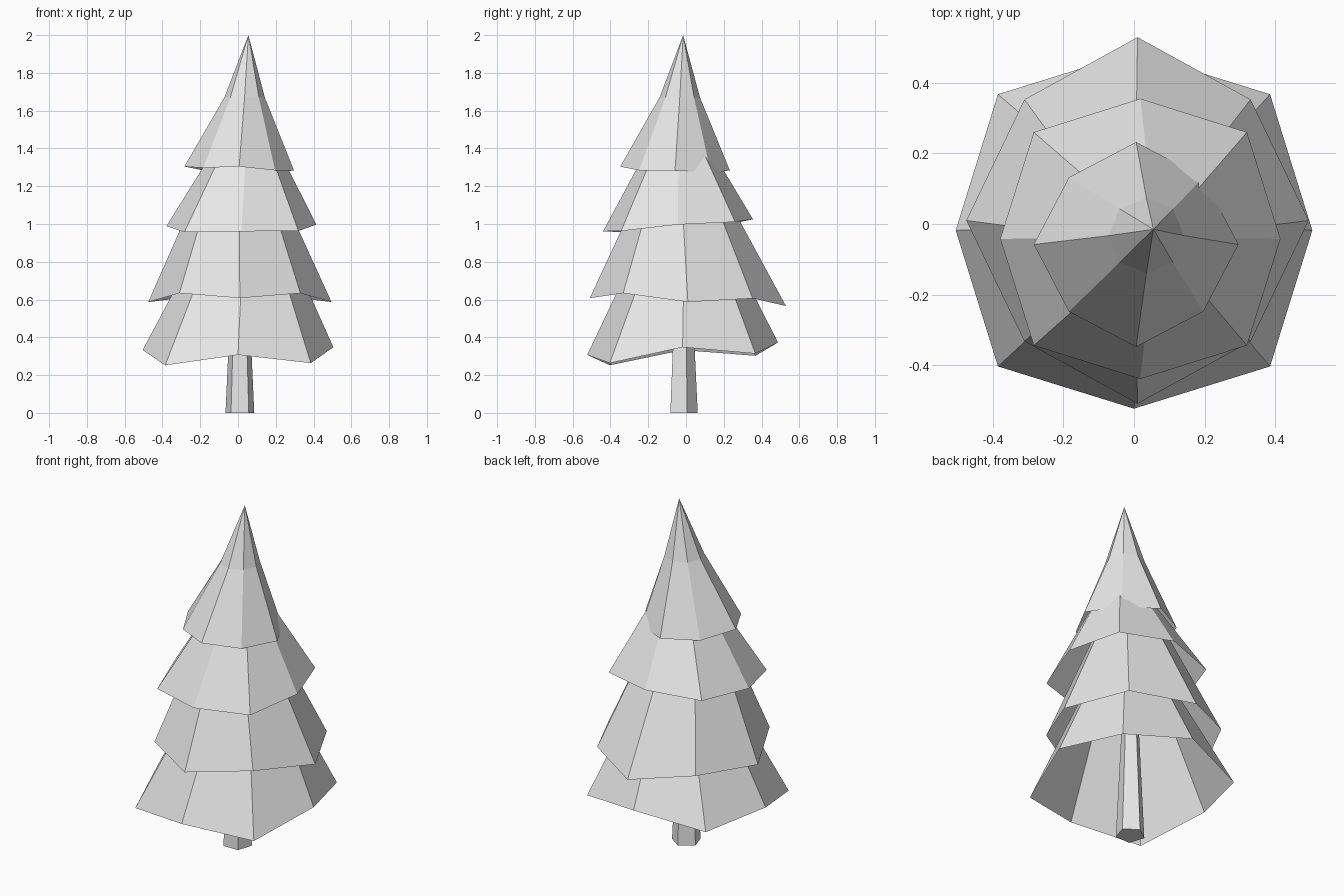
import bpy
import bmesh
from math import cos, sin, tau

if "Cube" in bpy.data.objects:
    bpy.data.objects.remove(bpy.data.objects["Cube"], do_unlink=True)

SIDES = 8

# Single plain colour
grey = bpy.data.materials.new("plain_grey")
grey.use_nodes = True
colour = (0.8, 0.8, 0.8, 1)
grey.diffuse_color = colour
shader = next(n for n in grey.node_tree.nodes if n.type == 'BSDF_PRINCIPLED')
shader.inputs["Base Color"].default_value = colour


def ring(centre, radius, height, sides=SIDES, turn=0.0):
    """Regular level ring of points."""
    points = []
    for i in range(sides):
        a = tau * i / sides + turn
        points.append((centre[0] + radius * cos(a), centre[1] + radius * sin(a), height))
    return points


def hem(centre, radii, heights, tilt, stretch=1.0):
    """Lower edge: alternating corner radius and height, slightly tilted."""
    points = []
    for i in range(SIDES):
        a = tau * i / SIDES
        dx = radii[i % 2] * cos(a)
        dy = radii[i % 2] * sin(a) * stretch
        z = heights[i % 2] + tilt[0] * dx + tilt[1] * dy
        points.append((centre[0] + dx, centre[1] + dy, z))
    return points


def loft(name, rings, tip=None, close_bottom=False):
    """Bridge rings with flat faces, optionally ending in a point."""
    bm = bmesh.new()
    loops = [[bm.verts.new(p) for p in r] for r in rings]
    n = len(loops[0])
    for low, high in zip(loops, loops[1:]):
        for i in range(n):
            j = (i + 1) % n
            bm.faces.new((low[i], low[j], high[j], high[i]))
    if tip:
        top = bm.verts.new(tip)
        for i in range(n):
            bm.faces.new((loops[-1][i], loops[-1][(i + 1) % n], top))
    if close_bottom:
        bm.faces.new(loops[0][::-1])
    mesh = bpy.data.meshes.new(name)
    bm.to_mesh(mesh)
    bm.free()
    mesh.materials.append(grey)
    obj = bpy.data.objects.new(name, mesh)
    bpy.context.collection.objects.link(obj)
    return obj


# Five-sided tapering trunk
loft("trunk", [ring((0.01, -0.018), 0.08, 0, 5, tau / 4),
               ring((0.01, -0.018), 0.042, 0.8, 5, tau / 4)], close_bottom=True)

# Hollow branch skirts, each tucked inside the one above
loft("bottom_branches", [
    hem((0, -0.018), (0.505, 0.545), (0.34, 0.283), (0.015, 0.065)),
    ring((0.025, -0.01), 0.255, 0.85)])

loft("lower_branches", [
    hem((0.01, 0.01), (0.485, 0.453), (0.587, 0.62), (0, -0.04), 1.07),
    ring((0.005, -0.025), 0.21, 1.2)])

loft("upper_branches", [
    hem((0.018, -0.042), (0.397, 0.427), (0.993, 0.984), (0.01, 0.08)),
    ring((0.05, -0.04), 0.11, 1.5)])

# Pointed crown leaning a little
loft("top_branches", [
    hem((0.006, -0.058), (0.29, 0.269), (1.294, 1.284), (-0.035, -0.035)),
    ring((0.035, -0.033), 0.107, 1.67)], tip=(0.055, -0.015, 2))
